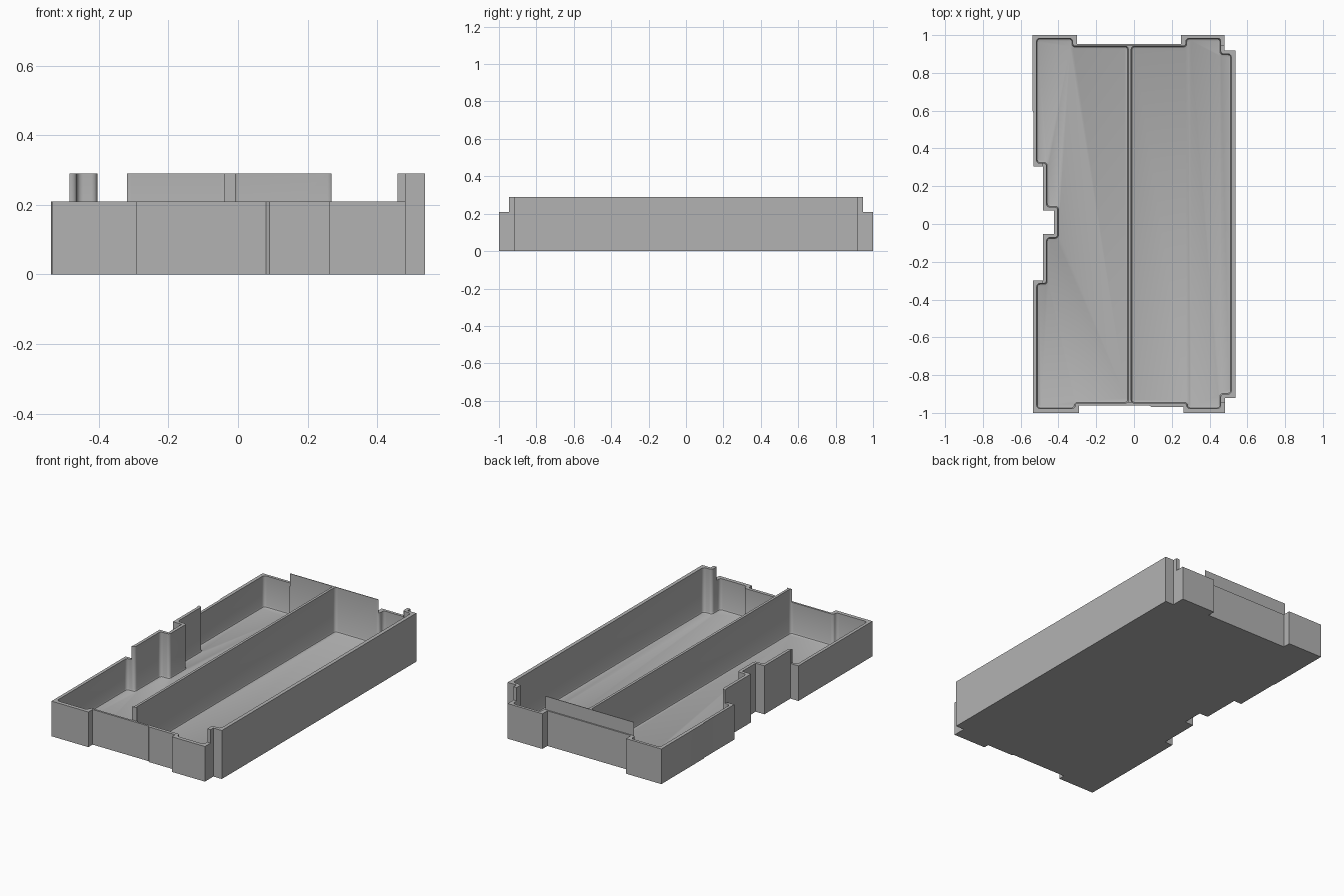
import bpy
import bmesh
from math import cos, pi
from mathutils import Vector

if "Cube" in bpy.data.objects:
    bpy.data.objects.remove(bpy.data.objects["Cube"])

FLOOR, LOW, HIGH = 0.022, 0.21, 0.29

grey = bpy.data.materials.new("plain grey")
grey.use_nodes = True
grey.diffuse_color = (0.45, 0.45, 0.45, 1)
grey.node_tree.nodes["Principled BSDF"].inputs["Base Color"].default_value = (0.45, 0.45, 0.45, 1)


def inset(points, amount):
    """Move every edge of a counter-clockwise outline inwards."""
    out = []
    for i, p in enumerate(points):
        a = (p - points[i - 1]).normalized()
        b = (points[(i + 1) % len(points)] - p).normalized()
        na, nb = Vector((-a.y, a.x)), Vector((-b.y, b.x))
        out.append(p + (na + nb) * amount / (1 + na.dot(nb)))
    return out


def rounded(points, radius, steps=5):
    """Replace each corner with a short curve."""
    out = []
    for i, p in enumerate(points):
        a = p + (points[i - 1] - p).normalized() * radius
        b = p + (points[(i + 1) % len(points)] - p).normalized() * radius
        for k in range(steps + 1):
            t = (1 - cos(pi * k / steps)) / 2
            out.append(a * (1 - t) ** 2 + p * 2 * t * (1 - t) + b * t ** 2)
    return out


def loft(name, layers):
    """Closed solid through stacked outlines given as (points, z)."""
    bm = bmesh.new()
    rings = [[bm.verts.new((p.x, p.y, z)) for p in pts] for pts, z in layers]
    n = len(rings[0])
    for low, top in zip(rings, rings[1:]):
        for i in range(n):
            j = (i + 1) % n
            bm.faces.new((low[i], low[j], top[j], top[i]))
    bm.faces.new(rings[0][::-1])
    bm.faces.new(rings[-1])
    bmesh.ops.recalc_face_normals(bm, faces=bm.faces)
    mesh = bpy.data.meshes.new(name)
    bm.to_mesh(mesh)
    bm.free()
    obj = bpy.data.objects.new(name, mesh)
    bpy.context.collection.objects.link(obj)
    mesh.materials.append(grey)
    return obj


def outline(pairs):
    return [Vector(p) for p in pairs]


def block(name, x0, x1, y0, y1, z0, z1):
    pts = outline([(x0, y0), (x1, y0), (x1, y1), (x0, y1)])
    return loft(name, [(pts, z0), (pts, z1)])


def cavity(name, pairs):
    """Compartment cutter with a softened floor edge."""
    pts = outline(pairs)
    e = 0.012
    layers = [(rounded(inset(pts, e), 0.014), FLOOR),
              (rounded(inset(pts, e * 0.3), 0.017), FLOOR + e * 0.3),
              (rounded(pts, 0.018), FLOOR + e),
              (rounded(pts, 0.018), 0.4)]
    return loft(name, layers)


# Solid body with the stepped outer outline, counter-clockwise from front left
body = outline([
    (-0.534, -1), (-0.29, -1), (-0.29, -0.96), (0.08, -0.96), (0.09, -0.968),
    (0.262, -0.968), (0.262, -1), (0.481, -1), (0.481, -0.92), (0.537, -0.92),
    (0.537, 0.918), (0.48, 0.918), (0.48, 1), (0.25, 1), (0.25, 0.953),
    (-0.303, 0.953), (-0.303, 1), (-0.537, 1), (-0.537, 0.6), (-0.533, 0.59),
    (-0.533, 0.305), (-0.481, 0.305), (-0.481, 0.072), (-0.423, 0.072),
    (-0.423, -0.054), (-0.481, -0.054), (-0.481, -0.3), (-0.534, -0.3)])
tray = loft("tray", [(body, 0), (body, HIGH)])

# Compartments either side of the central divider, and trims for the low walls
FRONT, BACK = -0.948, 0.941
cutters = [
    cavity("right_cavity", [
        (-0.515, -0.977), (-0.312, -0.977), (-0.312, FRONT), (-0.03, FRONT),
        (-0.03, BACK), (-0.325, BACK), (-0.325, 0.983), (-0.516, 0.983),
        (-0.516, 0.322), (-0.463, 0.322), (-0.463, 0.09), (-0.404, 0.09),
        (-0.404, -0.072), (-0.463, -0.072), (-0.463, -0.315), (-0.515, -0.315)]),
    cavity("left_cavity", [
        (-0.015, FRONT), (0.28, FRONT), (0.28, -0.977), (0.459, -0.977),
        (0.459, -0.9), (0.515, -0.9), (0.515, 0.9), (0.459, 0.9),
        (0.459, 0.983), (0.275, 0.983), (0.275, BACK), (-0.015, BACK)]),
    block("front_trim", -1, 1, -1.2, -0.946, LOW, 0.5),
    block("back_trim", -1, 1, 0.945, 1.2, LOW, 0.5),
    block("side_trim", -1, -0.484, -1.3, 1.3, LOW, 0.5),
]

bpy.ops.object.select_all(action="DESELECT")
tray.select_set(True)
bpy.context.view_layer.objects.active = tray
for cutter in cutters:
    cutter.hide_render = True
    mod = tray.modifiers.new(cutter.name, "BOOLEAN")
    mod.operation = "DIFFERENCE"
    mod.solver = "EXACT"
    mod.object = cutter
    bpy.ops.object.modifier_apply(modifier=mod.name)
    bpy.data.objects.remove(cutter)

bpy.ops.object.shade_smooth_by_angle(angle=pi / 6)
